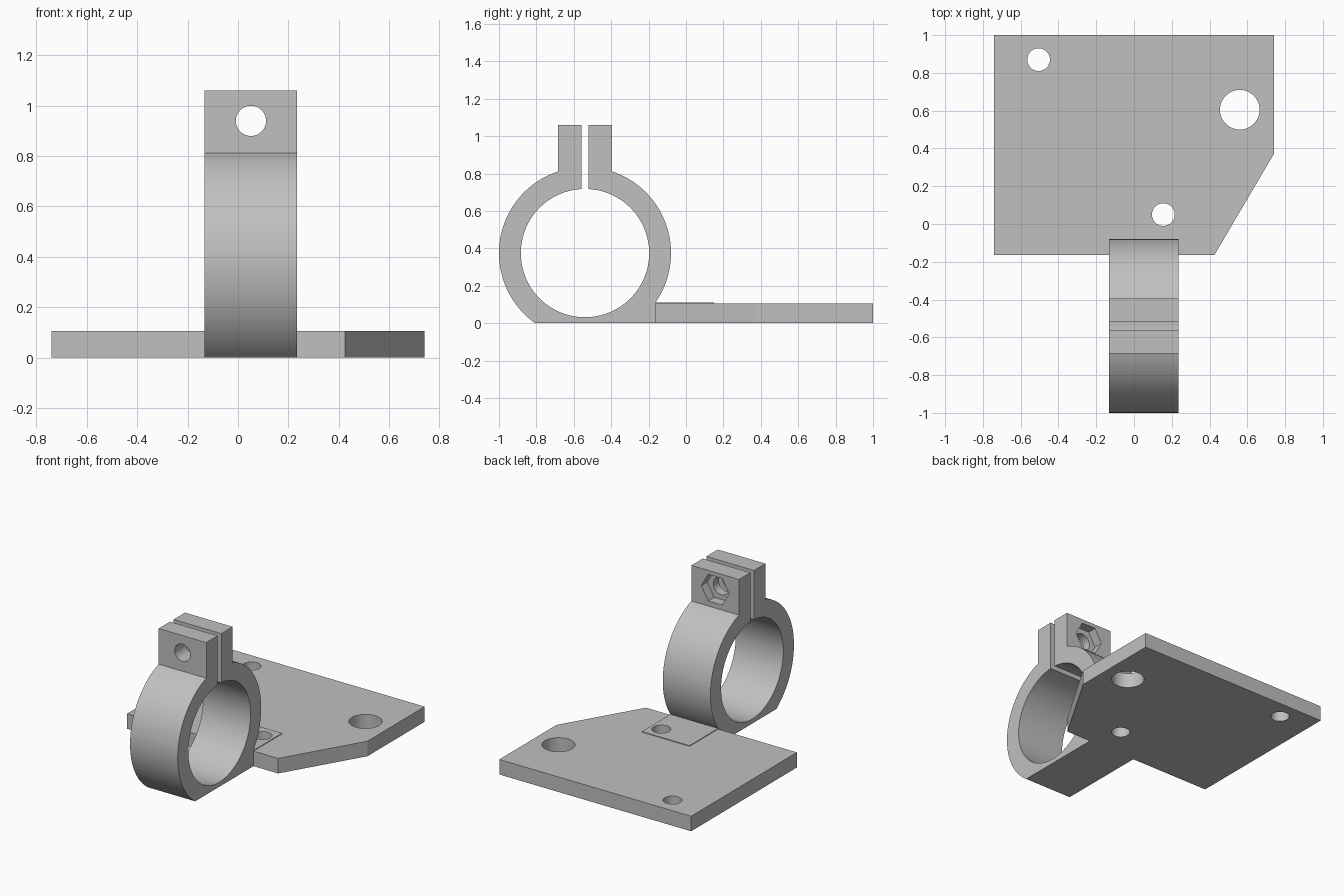
import bpy, bmesh, math
from mathutils import Vector, Matrix

cube = bpy.data.objects.get("Cube")
if cube:
    bpy.data.objects.remove(cube, do_unlink=True)

# Single grey finish
grey = bpy.data.materials.new("plain_grey")
grey.use_nodes = True
grey.diffuse_color = (0.53, 0.53, 0.53, 1)
grey.node_tree.nodes["Principled BSDF"].inputs["Base Color"].default_value = grey.diffuse_color


def prism(name, points, direction):
    """Closed solid swept from a flat outline along a direction."""
    bm = bmesh.new()
    face = bm.faces.new([bm.verts.new(p) for p in points])
    new = bmesh.ops.extrude_face_region(bm, geom=[face])["geom"]
    moved = [v for v in new if isinstance(v, bmesh.types.BMVert)]
    bmesh.ops.translate(bm, verts=moved, vec=direction)
    bmesh.ops.recalc_face_normals(bm, faces=bm.faces[:])
    mesh = bpy.data.meshes.new(name)
    bm.to_mesh(mesh)
    bm.free()
    mesh.materials.append(grey)
    obj = bpy.data.objects.new(name, mesh)
    bpy.context.collection.objects.link(obj)
    return obj


def rod(centre, radius, depth, axis, sides=48):
    """Cylinder or hexagon cutter."""
    bm = bmesh.new()
    turn = Matrix.Rotation(math.pi / 2, 4, "X") if axis == "Y" else Matrix()
    bmesh.ops.create_cone(bm, cap_ends=True, segments=sides, radius1=radius, radius2=radius,
                          depth=depth, matrix=Matrix.Translation(centre) @ turn)
    # Hexagons keep a corner pointing sideways
    if sides == 6:
        c = Vector(centre)
        corner = max((v.co - c for v in bm.verts), key=lambda d: d.x)
        bmesh.ops.rotate(bm, verts=bm.verts[:], cent=c,
                         matrix=Matrix.Rotation(math.atan2(corner.z, corner.x), 3, "Y"))
    mesh = bpy.data.meshes.new("cutter")
    bm.to_mesh(mesh)
    bm.free()
    obj = bpy.data.objects.new("cutter", mesh)
    obj.hide_render = True
    bpy.context.collection.objects.link(obj)
    return obj


def drill(obj, cutters):
    """Cut the holes, then smooth the round walls."""
    bpy.ops.object.select_all(action="DESELECT")
    bpy.context.view_layer.objects.active = obj
    obj.select_set(True)
    for cutter in cutters:
        mod = obj.modifiers.new("hole", "BOOLEAN")
        mod.operation = "DIFFERENCE"
        mod.solver = "EXACT"
        mod.object = cutter
        bpy.ops.object.modifier_apply(modifier=mod.name)
        bpy.data.objects.remove(cutter, do_unlink=True)
    bpy.ops.object.shade_smooth_by_angle(angle=math.radians(25))


# Shared dimensions
plate_top, pad_top = 0.105, 0.11
plate_front, pad_back = -0.165, 0.15
strap_x, strap_width = -0.1325, 0.3675
mid_x = strap_x + strap_width / 2
ring_y, ring_z, outer, inner = -0.54, 0.375, 0.46, 0.343
slit, tab, tab_top = 0.02, 0.145, 1.06
bolt_z = 0.94
pad_hole = (0.155, 0.05, 0.06)


def arc(radius, start, end, steps):
    return [(ring_y + radius * math.cos(start + (end - start) * i / steps),
             ring_z + radius * math.sin(start + (end - start) * i / steps))
            for i in range(steps + 1)]


# Base plate with one clipped corner and three holes
outline = [(-0.74, plate_front), (0.425, plate_front), (0.74, 0.37), (0.74, 1), (-0.74, 1)]
base_plate = prism("base_plate", [(x, y, 0) for x, y in outline], (0, 0, plate_top))
holes = [(-0.505, 0.87, 0.06), (0.56, 0.605, 0.105), pad_hole]
drill(base_plate, [rod((x, y, 0), r, 1, "Z") for x, y, r in holes])

# Split ring with clamp tabs, flat foot and thin mounting pad
half = math.pi / 2
full = 2 * math.pi
gap = math.asin(slit / inner)
shoulder = math.asin(tab / outer)
floor = math.asin(ring_z / outer)
pad_angle = -math.asin((ring_z - pad_top) / outer)
profile = arc(inner, half - gap, half + gap - full, 96)
profile += [(ring_y - slit, tab_top), (ring_y - tab, tab_top)]
profile += arc(outer, half + shoulder, math.pi + floor, 40)
profile += [(plate_front, 0), (plate_front, plate_top), (pad_back, plate_top), (pad_back, pad_top)]
profile += arc(outer, pad_angle, half - shoulder, 36)
profile += [(ring_y + tab, tab_top), (ring_y + slit, tab_top)]
clamp = prism("ring_clamp", [(strap_x, y, z) for y, z in profile], (strap_width, 0, 0))

# Bolt hole, hexagonal nut pocket in the back tab, and pad hole
nut_depth = 0.065
drill(clamp, [
    rod((mid_x, ring_y, bolt_z), 0.06, 0.6, "Y"),
    rod((mid_x, ring_y + tab, bolt_z), 0.107, 2 * nut_depth, "Y", 6),
    rod((pad_hole[0], pad_hole[1], pad_top), pad_hole[2], 0.1, "Z"),
])
